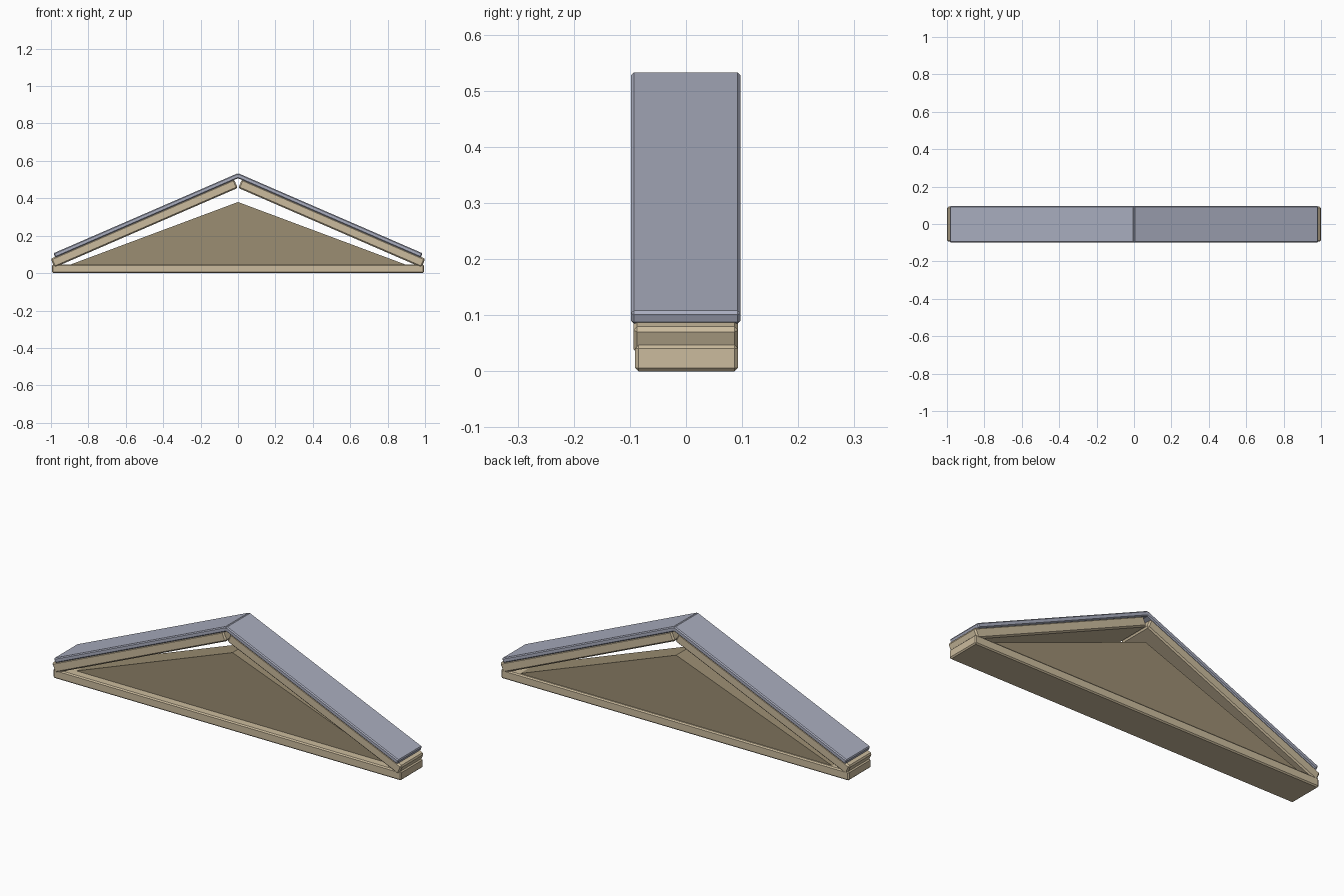
import bpy, bmesh, math
from mathutils import Matrix, Vector

if "Cube" in bpy.data.objects:
    bpy.data.objects.remove(bpy.data.objects["Cube"])


def material(name, rgb):
    m = bpy.data.materials.new(name)
    m.diffuse_color = (*rgb, 1)
    m.use_nodes = True
    m.node_tree.nodes["Principled BSDF"].inputs["Base Color"].default_value = m.diffuse_color
    return m


STONE = material("pale_stone", (0.60, 0.50, 0.34))
PANEL = material("dark_stone", (0.33, 0.27, 0.17))
SLATE = material("blue_grey_slate", (0.40, 0.42, 0.52))


def finish(name, bm, mat):
    bmesh.ops.recalc_face_normals(bm, faces=bm.faces)
    mesh = bpy.data.meshes.new(name)
    bm.to_mesh(mesh)
    bm.free()
    mesh.materials.append(mat)
    ob = bpy.data.objects.new(name, mesh)
    bpy.context.collection.objects.link(ob)
    return ob


def bevelled_box(name, size, matrix, mat, bevel):
    bm = bmesh.new()
    bmesh.ops.create_cube(bm, size=1)
    bmesh.ops.scale(bm, vec=size, verts=bm.verts)
    bmesh.ops.bevel(bm, geom=bm.edges[:], offset=bevel, segments=1,
                    affect='EDGES')
    bmesh.ops.transform(bm, matrix=matrix, verts=bm.verts)
    return finish(name, bm, mat)


def sloped_box(name, side, start, length, thick, y0, y1, mat, bevel):
    """Box whose lower edge starts at (x, z) on the eave and climbs inwards."""
    a = math.atan(0.434)
    along = Vector((math.cos(a), 0, math.sin(a)))
    up = Vector((-math.sin(a), 0, math.cos(a)))
    c = Vector((start[0], (y0 + y1) / 2, start[1])) + along * length / 2 + up * thick / 2
    c.x *= -side
    m = Matrix.Translation(c) @ Matrix.Rotation(side * a, 4, 'Y')
    return bevelled_box(name, (length, y1 - y0, thick), m, mat, bevel)


# Horizontal base beam
bevelled_box("base_beam", (1.988, 0.183, 0.047),
             Matrix.Translation((0, 0.001, 0.0235)), STONE, 0.006)

# Recessed triangular panel
bm = bmesh.new()
tri = [bm.verts.new((x, -0.045, z)) for x, z in ((-0.9, 0.044), (0.9, 0.044), (0, 0.38))]
face = bm.faces.new(tri)
ext = bmesh.ops.extrude_face_region(bm, geom=[face])
bmesh.ops.translate(bm, vec=(0, 0.125, 0),
                    verts=[g for g in ext["geom"] if isinstance(g, bmesh.types.BMVert)])
finish("gable_panel", bm, PANEL)

# Sloping mouldings and roof slabs, left and right
for side, word in ((1, "right"), (-1, "left")):
    sloped_box(word + "_rake", side, (-0.981, 0.030), 1.068, 0.051,
               -0.094, 0.093, STONE, 0.007)
    sloped_box(word + "_roof_slab", side, (-0.977, 0.083), 1.076, 0.025,
               -0.098, 0.097, SLATE, 0.005)
